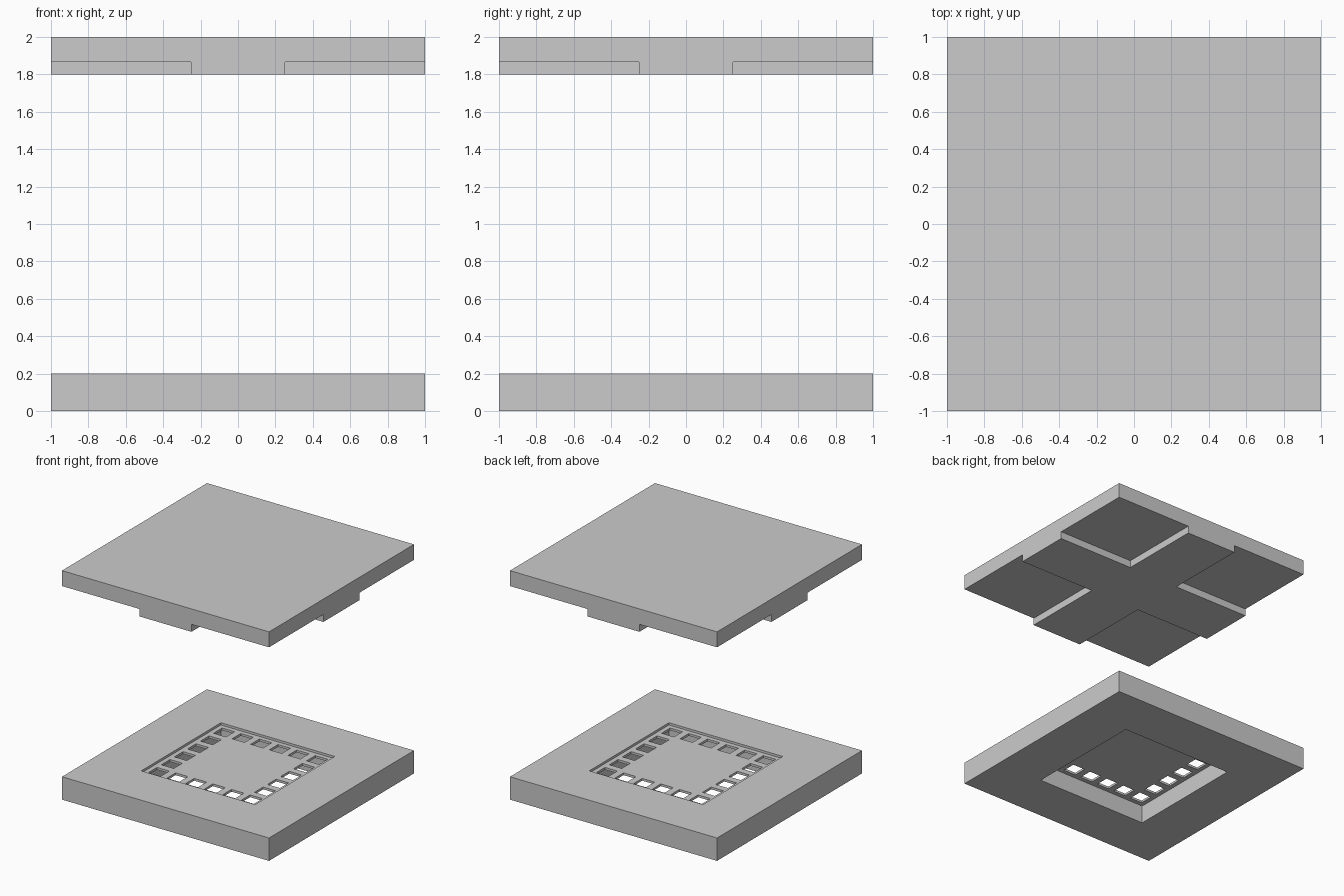
import bpy
import bmesh
from mathutils import Vector

if "Cube" in bpy.data.objects:
    bpy.data.objects.remove(bpy.data.objects["Cube"], do_unlink=True)

grey = bpy.data.materials.new("light_grey")
grey.use_nodes = True
colour = (0.6, 0.6, 0.6, 1)
grey.diffuse_color = colour
grey.node_tree.nodes["Principled BSDF"].inputs["Base Color"].default_value = colour


def extrude_down(bm, faces, depth):
    out = bmesh.ops.extrude_face_region(bm, geom=faces)["geom"]
    verts = [g for g in out if isinstance(g, bmesh.types.BMVert)]
    bmesh.ops.translate(bm, verts=verts, vec=Vector((0, 0, -depth)))
    return [g for g in out if isinstance(g, bmesh.types.BMFace)]


def cell_sheet(lines, top, depth, keep):
    """Square grid on the given lines, thickened downward; keep(i, j) picks cells."""
    bm = bmesh.new()
    grid = [[bm.verts.new((x, y, top)) for y in lines] for x in lines]
    cells = range(len(lines) - 1)
    faces = [bm.faces.new((grid[i][j], grid[i + 1][j],
                           grid[i + 1][j + 1], grid[i][j + 1]))
             for i in cells for j in cells if keep(i, j)]
    loose = [v for v in bm.verts if not v.link_faces]
    bmesh.ops.delete(bm, geom=loose, context="VERTS")
    return bm, extrude_down(bm, faces, depth)


def finish(name, bm):
    bmesh.ops.recalc_face_normals(bm, faces=bm.faces[:])
    mesh = bpy.data.meshes.new(name)
    bm.to_mesh(mesh)
    bm.free()
    mesh.materials.append(grey)
    obj = bpy.data.objects.new(name, mesh)
    bpy.context.collection.objects.link(obj)


# Upper slab: solid square with a raised cross on its underside
arm = 0.25
bm, under = cell_sheet([-1, -arm, arm, 1], 2.0, 0.135, lambda i, j: True)
cross = [f for f in under
         if min(abs(f.calc_center_median().x), abs(f.calc_center_median().y)) < arm]
extrude_down(bm, cross, 0.065)
bmesh.ops.recalc_face_normals(bm, faces=bm.faces[:])
bmesh.ops.dissolve_limit(bm, angle_limit=0.01, verts=bm.verts[:], edges=bm.edges[:])
finish("upper_slab", bm)

# Lower frame: thick square ring around the opening
opening = 0.55
bm, _ = cell_sheet([-1, -opening, opening, 1], 0.2, 0.2,
                   lambda i, j: (i, j) != (1, 1))
finish("lower_frame", bm)

# Thin inset panel with a border of square holes, six per side
count, pitch, half_hole = 6, 0.18, 0.06
lines = [-opening]
for k in range(count):
    centre = (k - (count - 1) / 2) * pitch
    lines += [centre - half_hole, centre + half_hole]
lines.append(opening)
ends = (1, 2 * count - 1)


def solid(i, j):
    return not (i % 2 and j % 2 and (i in ends or j in ends))


bm, _ = cell_sheet(lines, 0.18, 0.02, solid)
finish("perforated_panel", bm)
